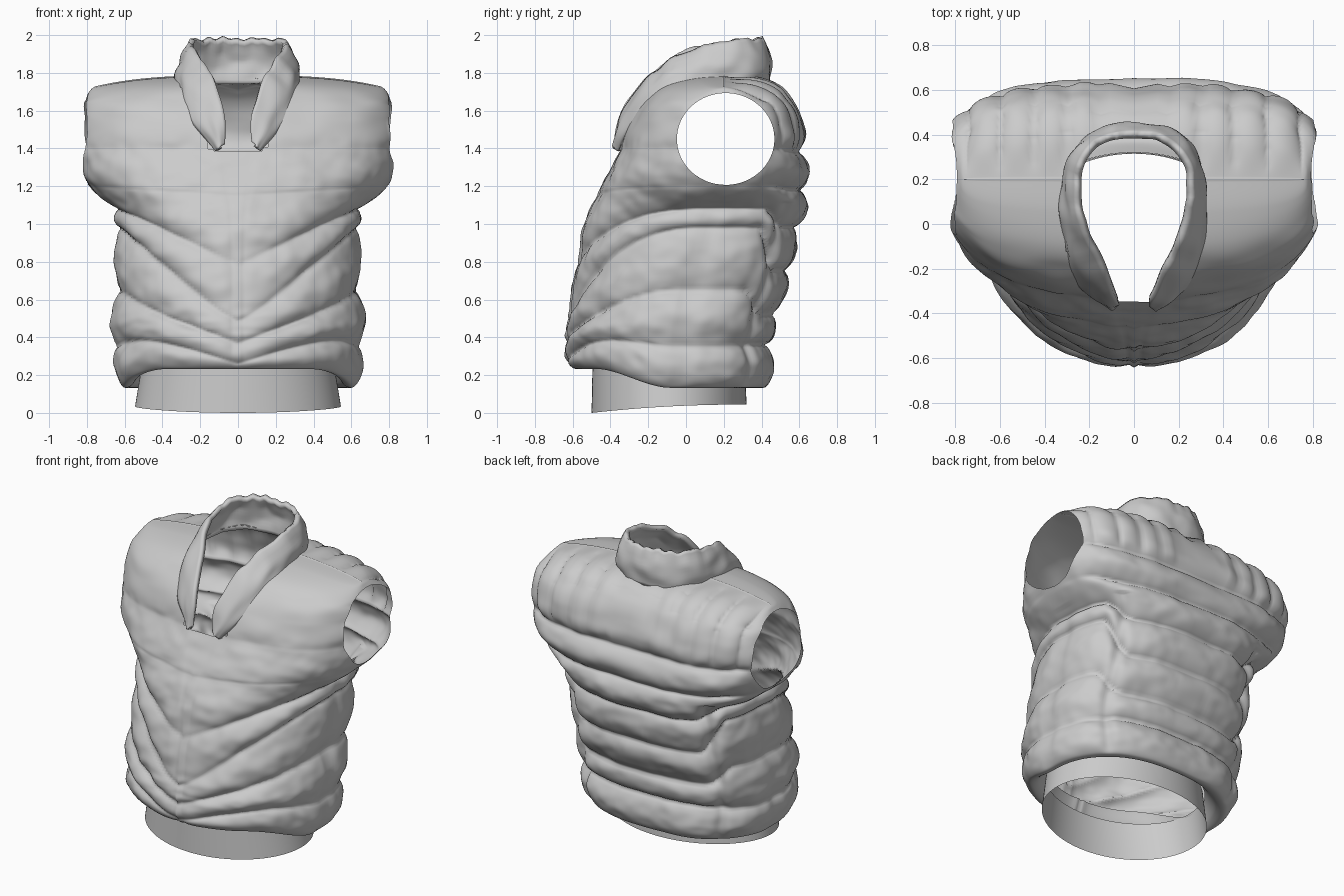
import bpy, bmesh, math
from mathutils import Vector, noise

if "Cube" in bpy.data.objects:
    bpy.data.objects.remove(bpy.data.objects["Cube"])


def spline(keys, u):
    """Catmull-Rom through equally spaced key tuples, u in 0..1"""
    n = len(keys) - 1
    i = min(int(u * n), n - 1)
    t = u * n - i
    p0, p1, p2, p3 = (keys[min(max(i + k, 0), n)] for k in (-1, 0, 1, 2))
    return [0.5 * (2 * b + (c - a) * t + (2 * a - 5 * b + 4 * c - d) * t * t
                   + (3 * b - a - 3 * c + d) * t ** 3)
            for a, b, c, d in zip(p0, p1, p2, p3)]


def lerp_table(table, v):
    for (a, fa), (b, fb) in zip(table, table[1:]):
        if v <= b:
            return fa + (fb - fa) * max(0, (v - a) / (b - a))
    return 0


def smooth(a, b, v):
    t = min(max((v - a) / (b - a), 0), 1)
    return t * t * (3 - 2 * t)


def loft(bm, rows, closed=True):
    vs = [[bm.verts.new(p) for p in r] for r in rows]
    n = len(rows[0])
    for a, b in zip(vs, vs[1:]):
        for i in range(n if closed else n - 1):
            j = (i + 1) % n
            bm.faces.new((a[i], a[j], b[j], b[i]))


def finish(bm, name):
    me = bpy.data.meshes.new(name)
    bm.to_mesh(me)
    bm.free()
    for p in me.polygons:
        p.use_smooth = True
    ob = bpy.data.objects.new(name, me)
    bpy.context.collection.objects.link(ob)
    return ob


# Body rings: z, half width, front y, back y, side y, front power, back power
BODY = [(.24, .51, -.50, .32, -.08, 2, 2.1), (.15, .56, -.54, .37, -.08, 2, 2.3),
        (.14, .62, -.60, .43, -.08, 2, 2.5), (.23, .66, -.645, .465, -.06, 2, 2.6),
        (.45, .68, -.63, .475, -.05, 2, 2.7), (.70, .66, -.60, .55, 0, 2, 2.8),
        (.93, .655, -.555, .60, .05, 2.1, 2.8), (1.08, .67, -.51, .64, .1, 2.2, 2.8),
        (1.21, .80, -.44, .65, .16, 2.4, 3), (1.38, .86, -.355, .645, .2, 2.5, 3.3),
        (1.55, .85, -.29, .61, .2, 2.5, 3.4), (1.66, .83, -.21, .56, .2, 2.6, 3.4),
        (1.735, .81, -.11, .49, .2, 2.7, 3.3), (1.775, .78, .05, .38, .2, 3, 3.2),
        (1.785, .76, .2, .2, .2, 3, 3)]
# Quilting seam heights at the front middle, the sides and the back
FRONT = [.08, .16, .27, .45, .78, 1.15, 1.4, 1.85]
SIDE = [.08, .35, .65, .98, 1.08, 1.2, 1.4, 1.85]
BACK = [.08, .36, .52, .75, .98, 1.18, 1.38, 1.85]
NECK = [(-.37, .10), (-.3, .2), (-.2, .27), (-.1, .3), (.1, .31), (.25, .28), (.36, .2), (.43, .08)]


def quilt(z, x, w, back):
    """0 at a seam, 1 on top of a puff"""
    k = min(abs(x) / w, 1)
    seams = []
    for f, s, b in zip(FRONT, SIDE, BACK):
        seams.append(s + (b - s) * smooth(.5, .85, back) if back > 0 else f + (s - f) * k)
    for a, b in zip(seams, seams[1:]):
        if a <= z <= b:
            return math.sin(math.pi * (z - a) / (b - a)) ** .6 if b > a else 0
    return 1


def body_row(u, n=208):
    z, w, yf, yb, yc, nf, nb = spline(BODY, u)
    row = []
    for i in range(n):
        t = 2 * math.pi * i / n
        c, s = math.cos(t), math.sin(t)
        p = 2 / (nb if s > 0 else nf)
        x = w * math.copysign(abs(c) ** p, c)
        y = yc + (yb - yc if s > 0 else yc - yf) * math.copysign(abs(s) ** p, s)
        d = Vector((x / w ** 2, (y - yc) / .3, 0)).normalized()
        low = 1 - smooth(1.38, 1.5, z)
        hem = smooth(.1, .22, u)
        # quilting: deep at the back and low down, faint on the chest
        back = smooth(.3, .7, s)
        chest = 1 - .8 * smooth(1.05, 1.2, z)
        amp = .055 * back + .043 * chest * (1 - back) * (.45 + .55 * smooth(.0, .3, abs(x)) if s < 0 else 1)
        off = -amp * low * hem * (1 - quilt(z, x, w, s))
        # wrinkles
        off += .013 * noise.noise(Vector((x * 5, y * 5, z * 9))) * smooth(0, .2, u) * (1 - smooth(1.65, 1.77, z))
        off += .006 * noise.noise(Vector((x * 13, y * 13, z * 16))) * low * hem
        # side and back panel seams
        if z < 1.12:
            off -= .02 * math.exp(-((s - .72) / .05) ** 2) * hem
            off -= .01 * math.exp(-((s - .05) / .06) ** 2) * hem
        # zip ridge
        if s < 0 and z < 1.38:
            off += .014 * math.exp(-(x / .012) ** 2) - .012 * math.exp(-(x / .045) ** 2)
        # upright ribs on the upper back
        rib = smooth(1.36, 1.46, z) * (.025 if s > 0 else 0) * (abs(math.sin(math.pi * x / .15)) ** .6 - .8)
        off += rib * (1 - smooth(1.7, 1.77, z))
        zz = z + .1 * smooth(0, .8, -s) * (1 - smooth(.2, .6, z))
        zz += rib * smooth(1.65, 1.73, z) * smooth(.2, .35, y)
        zz -= .07 * (abs(x) / .8) ** 3 * smooth(1.6, 1.76, z)
        row.append((x + d.x * off, y + d.y * off, zz))
    return row


# Quilted body shell, closed along the shoulder ridge
bm = bmesh.new()
rows = [body_row(i / 220) for i in range(220)]
rows.append([((a[0] + b[0]) / 2, .2, (a[2] + b[2]) / 2 + .003)
             for a, b in zip(rows[-1], [rows[-1][-i] for i in range(208)])])
loft(bm, rows)
bmesh.ops.remove_doubles(bm, verts=bm.verts, dist=.0005)
AY, AZ, RY, RZ = .21, 1.45, .258, .243      # armhole ellipse


def opened(f):
    c = f.calc_center_median()
    if abs(c.x) > .45:
        return ((c.y - AY) / RY) ** 2 + ((c.z - AZ) / RZ) ** 2 < 1
    return c.z > 1.385 and -.37 < c.y < .43 and abs(c.x) < lerp_table(NECK, c.y)


bmesh.ops.delete(bm, geom=[f for f in bm.faces if opened(f)], context='FACES')
# clean armhole rims
rim = []
for v in bm.verts:
    if v.is_boundary and abs(v.co.x) > .5 and v.co.z > 1.1:
        dy, dz = (v.co.y - AY) / RY, (v.co.z - AZ) / RZ
        r = math.hypot(dy, dz)
        if .75 < r < 1.25:
            v.co.y, v.co.z = AY + dy / r * RY, AZ + dz / r * RZ
            rim.append(v)
for _ in range(6):
    new = {}
    for v in rim:
        near = [e.other_vert(v).co.x for e in v.link_edges if e.is_boundary]
        new[v] = (v.co.x + sum(near)) / (1 + len(near))
    for v, x in new.items():
        v.co.x = x
bmesh.ops.recalc_face_normals(bm, faces=bm.faces)
finish(bm, "quilted_body")

# Stand-up collar: base x, y, z then top x, y, z, from front tip to back middle
HALF = [(.12, -.36, 1.385, .07, -.37, 1.43), (.20, -.315, 1.48, .07, -.345, 1.58),
        (.285, -.22, 1.61, .13, -.22, 1.76), (.325, -.06, 1.72, .215, -.04, 1.90),
        (.325, .15, 1.75, .26, .14, 1.955), (.275, .32, 1.75, .235, .3, 1.98),
        (.15, .42, 1.74, .13, .395, 1.98), (0, .44, 1.74, 0, .41, 1.985)]
MIRROR = [(-a, b, c, -d, e, f) for a, b, c, d, e, f in HALF[-2::-1]]
COLLAR = HALF + MIRROR
bm = bmesh.new()
cols = []
for i in range(113):
    bx, by, bz, tx, ty, tz = spline(COLLAR, i / 112)
    base, top = Vector((bx, by, bz)), Vector((tx, ty, tz))
    out = Vector((bx, by - .05, .0)).normalized()
    col = []
    for j in range(13):
        s = j / 12
        wob = .014 * noise.noise(Vector((bx * 9, by * 9, s * 3)))
        puff = .025 * math.sin(math.pi * s) + wob
        q = base.lerp(top, s) + out * puff
        q.z += .02 * noise.noise(Vector((bx * 16, by * 16, 4))) * s
        col.append(q)
    cols.append(col)
loft(bm, cols, closed=False)
bmesh.ops.recalc_face_normals(bm, faces=bm.faces)
if sum(f.normal.x * f.calc_center_median().x for f in bm.faces) < 0:
    bmesh.ops.reverse_faces(bm, faces=bm.faces)
collar = finish(bm, "collar")
thick = collar.modifiers.new("thickness", 'SOLIDIFY')
thick.thickness = .03
thick.offset = -1

# Plain waistband
bm = bmesh.new()
rows = []
for j in range(7):
    k = j / 6
    row = []
    for i in range(96):
        t = 2 * math.pi * i / 96
        c, s = math.cos(t), math.sin(t)
        low = .022 + .022 * s + .012 * c * c
        row.append(((.545 - .035 * k) * c, -.09 + (.41 - .005 * k) * s, low + (.25 - low) * k))
    rows.append(row)
loft(bm, rows)
finish(bm, "waistband")
